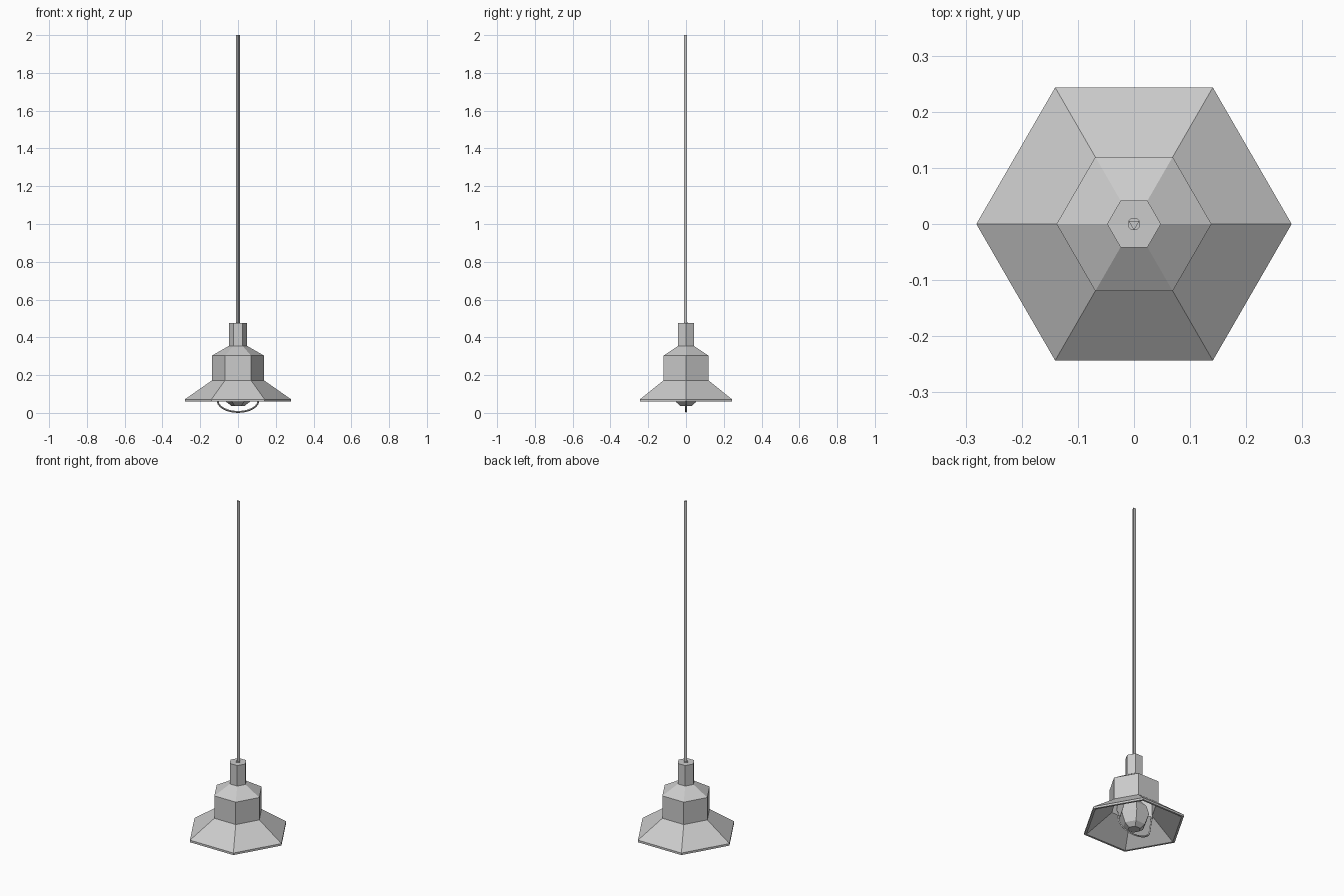
import bpy, bmesh, math
from mathutils import Vector

if "Cube" in bpy.data.objects:
    bpy.data.objects.remove(bpy.data.objects["Cube"])


def material(name, rgb):
    m = bpy.data.materials.new(name)
    m.diffuse_color = (*rgb, 1.0)
    m.use_nodes = True
    m.node_tree.nodes["Principled BSDF"].inputs["Base Color"].default_value = m.diffuse_color
    return m


GREY = material("light_grey", (0.6, 0.6, 0.6))


def finish(name, bm):
    bmesh.ops.recalc_face_normals(bm, faces=bm.faces)
    me = bpy.data.meshes.new(name)
    bm.to_mesh(me)
    bm.free()
    me.materials.append(GREY)
    ob = bpy.data.objects.new(name, me)
    bpy.context.collection.objects.link(ob)
    return ob


def lathe(name, profile, sides=6, turn=0.0):
    """Faceted spin of (radius, z) points, capped at both ends."""
    bm = bmesh.new()
    rings = []
    for r, z in profile:
        rings.append([bm.verts.new((r * math.cos(turn + math.tau * i / sides),
                                    r * math.sin(turn + math.tau * i / sides), z))
                      for i in range(sides)])
    for a, b in zip(rings, rings[1:]):
        for i in range(sides):
            j = (i + 1) % sides
            bm.faces.new((a[i], a[j], b[j], b[i]))
    bm.faces.new(rings[0])
    bm.faces.new(rings[-1])
    return finish(name, bm)


def wire(name, path, radius, sides=4):
    """Thin tube along a path lying in the xz plane."""
    bm = bmesh.new()
    rings = []
    for k, p in enumerate(path):
        t = (path[min(k + 1, len(path) - 1)] - path[max(k - 1, 0)]).normalized()
        n = Vector((-t.z, 0, t.x))
        rings.append([bm.verts.new(p + radius * (n * math.cos(math.tau * i / sides)
                                   + Vector((0, 1, 0)) * math.sin(math.tau * i / sides)))
                      for i in range(sides)])
    for a, b in zip(rings, rings[1:]):
        for i in range(sides):
            j = (i + 1) % sides
            bm.faces.new((a[i], a[j], b[j], b[i]))
    bm.faces.new(rings[0])
    bm.faces.new(rings[-1])
    return finish(name, bm)


# Hexagonal shade: inner shell, rim, flared skirt, body and neck
lathe("shade", [(0.125, 0.295), (0.125, 0.165), (0.268, 0.06), (0.281, 0.06),
                (0.281, 0.072), (0.138, 0.172), (0.138, 0.303),
                (0.048, 0.355), (0.048, 0.475)])

# Bulb with its socket, hanging inside the shade
lathe("bulb", [(0.035, 0.037), (0.062, 0.058), (0.085, 0.115),
               (0.07, 0.165), (0.04, 0.2)])
lathe("socket", [(0.04, 0.2), (0.04, 0.296)])

# Curved wire guard below the bulb
arc = [Vector((0.108 * math.cos(a), 0, 0.065 + 0.06 * math.sin(a)))
       for a in (math.pi * (1 + k / 12) for k in range(13))]
wire("wire_guard", [Vector((-0.125, 0, 0.17))] + arc + [Vector((0.125, 0, 0.17))], 0.005)

# Three-sided cable and small collar where it enters the neck
lathe("cable", [(0.011, 0.47), (0.011, 2.0)], sides=3, turn=-math.pi / 2)
lathe("cable_collar", [(0.012, 0.472), (0.012, 0.479)], sides=8, turn=math.pi / 8)
